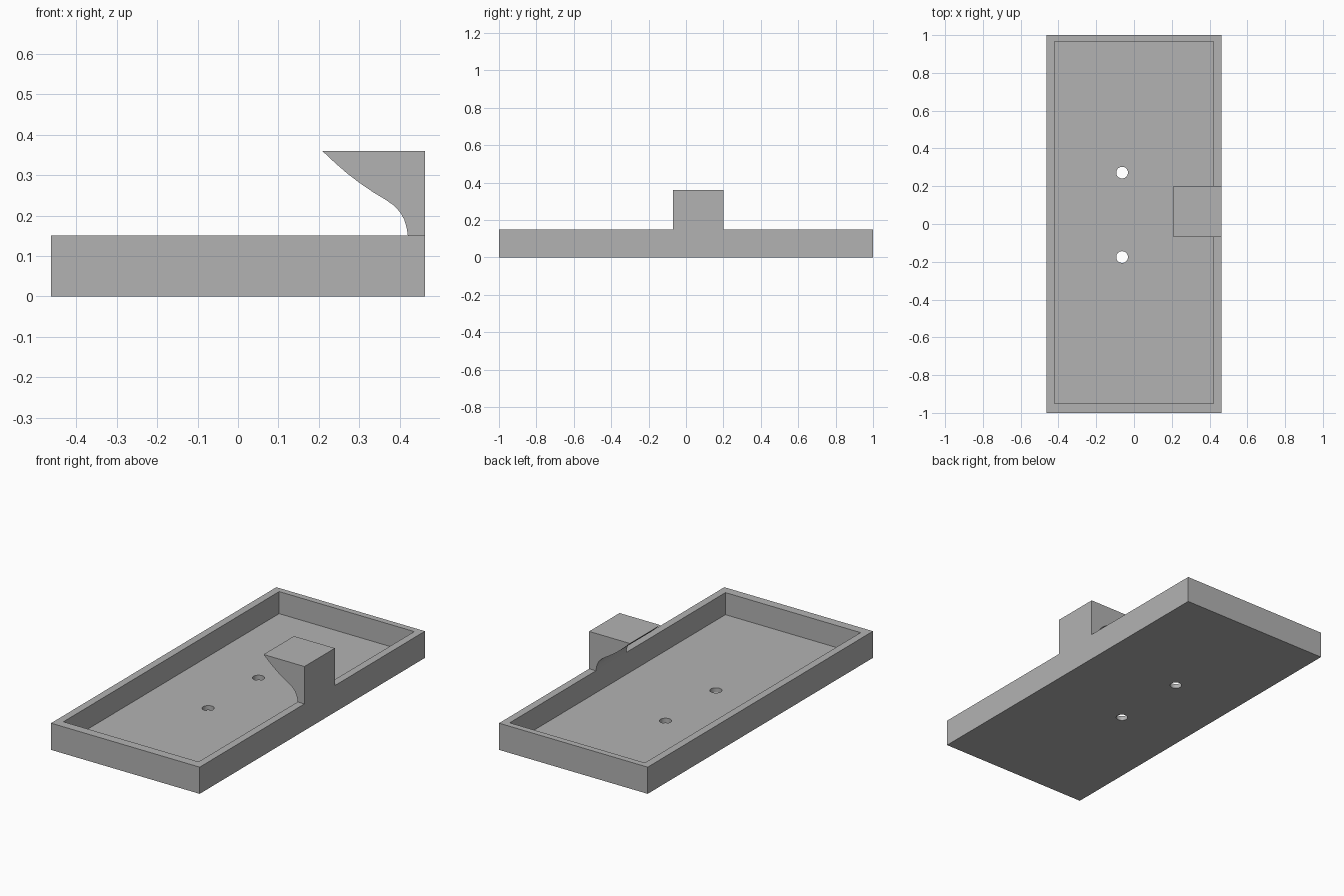
import bpy
import bmesh
from mathutils import Matrix, Vector

if "Cube" in bpy.data.objects:
    bpy.data.objects.remove(bpy.data.objects["Cube"], do_unlink=True)

grey = bpy.data.materials.new("plain grey")
grey.use_nodes = True
grey.diffuse_color = (0.45, 0.45, 0.45, 1)
grey.node_tree.nodes["Principled BSDF"].inputs["Base Color"].default_value = grey.diffuse_color


def finish(name, bm):
    bmesh.ops.recalc_face_normals(bm, faces=bm.faces)
    mesh = bpy.data.meshes.new(name)
    bm.to_mesh(mesh)
    bm.free()
    mesh.materials.append(grey)
    obj = bpy.data.objects.new(name, mesh)
    bpy.context.collection.objects.link(obj)
    return obj


def box(name, low, high):
    low, high = Vector(low), Vector(high)
    bm = bmesh.new()
    bmesh.ops.create_cube(bm, size=1, matrix=Matrix.Translation((low + high) / 2)
                          @ Matrix.Diagonal((*(high - low), 1)))
    return finish(name, bm)


def cylinder(name, x, y, radius, depth):
    bm = bmesh.new()
    bmesh.ops.create_cone(bm, cap_ends=True, segments=40, radius1=radius, radius2=radius,
                          depth=depth, matrix=Matrix.Translation((x, y, 0)))
    return finish(name, bm)


def cut(target, cutter):
    cutter.hide_render = True
    mod = target.modifiers.new("cut", "BOOLEAN")
    mod.operation = "DIFFERENCE"
    mod.solver = "EXACT"
    mod.object = cutter
    bpy.context.view_layer.objects.active = target
    bpy.ops.object.modifier_apply(modifier=mod.name)
    bpy.data.objects.remove(cutter, do_unlink=True)


def smooth(obj):
    bpy.ops.object.select_all(action="DESELECT")
    obj.select_set(True)
    bpy.context.view_layer.objects.active = obj
    bpy.ops.object.shade_smooth_by_angle()


# Open tray with two screw holes through the floor
RIM = 0.15
tray = box("tray", (-0.462, -1, 0), (0.462, 1, RIM))
cut(tray, box("recess_cutter", (-0.42, -0.95, 0.026), (0.42, 0.965, 0.3)))
for y in (-0.175, 0.272):
    cut(tray, cylinder("hole_cutter", -0.063, y, 0.031, 0.2))
smooth(tray)

# Hooked clip on the side wall, its curved profile swept along y
underside = [(0.42, RIM), (0.417, 0.17), (0.411, 0.19), (0.401, 0.208), (0.385, 0.225),
             (0.365, 0.239), (0.335, 0.257), (0.3, 0.281), (0.27, 0.304), (0.24, 0.33)]
profile = underside + [(0.208, 0.36), (0.462, 0.36), (0.462, RIM)]
bm = bmesh.new()
side = bm.faces.new([bm.verts.new((x, -0.07, z)) for x, z in profile])
swept = bmesh.ops.extrude_face_region(bm, geom=[side])["geom"]
bmesh.ops.translate(bm, vec=(0, 0.27, 0),
                    verts=[v for v in swept if isinstance(v, bmesh.types.BMVert)])
smooth(finish("wall_clip", bm))
